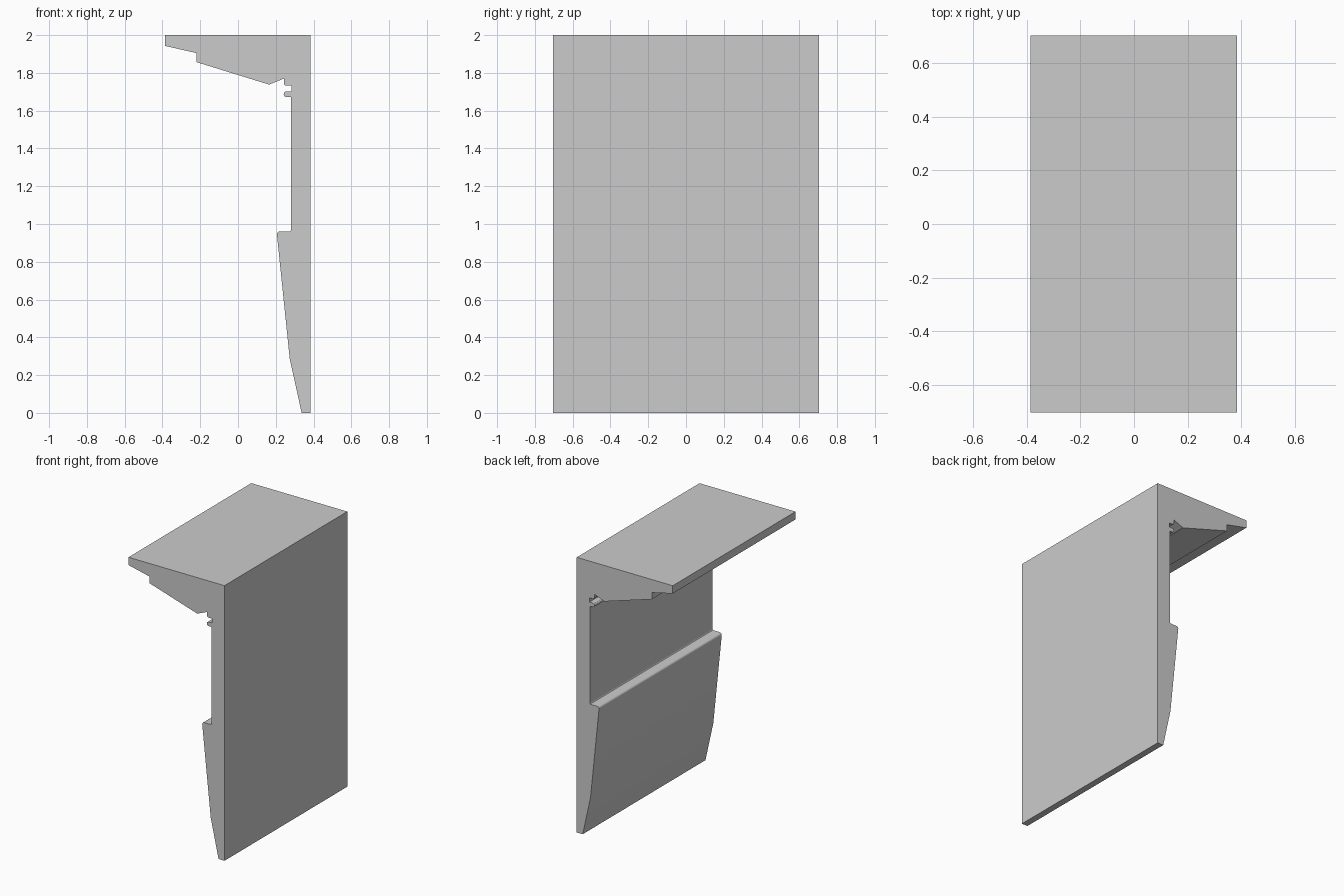
import bpy, bmesh, math

if "Cube" in bpy.data.objects:
    bpy.data.objects.remove(bpy.data.objects["Cube"])

HALF_LENGTH = 0.705


def arc(cx, cz, r, start, end, steps=4):
    """Points of a rounded corner in the x-z profile, angles in degrees."""
    pts = []
    for i in range(steps + 1):
        a = math.radians(start + (end - start) * i / steps)
        pts.append((cx + r * math.cos(a), cz + r * math.sin(a)))
    return pts


def extrude_profile(name, profile):
    bm = bmesh.new()
    face = bm.faces.new([bm.verts.new((x, -HALF_LENGTH, z)) for x, z in profile])
    result = bmesh.ops.extrude_face_region(bm, geom=[face])
    verts = [v for v in result["geom"] if isinstance(v, bmesh.types.BMVert)]
    bmesh.ops.translate(bm, verts=verts, vec=(0, 2 * HALF_LENGTH, 0))
    bmesh.ops.recalc_face_normals(bm, faces=bm.faces)
    mesh = bpy.data.meshes.new(name)
    bm.to_mesh(mesh)
    bm.free()
    obj = bpy.data.objects.new(name, mesh)
    bpy.context.collection.objects.link(obj)
    bpy.context.view_layer.objects.active = obj
    obj.select_set(True)
    bpy.ops.object.shade_smooth_by_angle(angle=math.radians(30))
    return obj


# Back wall and tapered lower panel
profile = [(-0.387, 2.0), (0.385, 2.0), (0.385, 0.0), (0.337, 0.0), (0.274, 0.285)]
# Rounded lip of the lower panel and the ledge behind it
profile += arc(0.222, 0.945, 0.016, 180, 90)
profile += arc(0.272, 0.969, 0.008, 270, 360, 3)
# Small rounded rail below the canopy
profile += [(0.28, 1.672)]
profile += arc(0.257, 1.687, 0.015, 270, 90, 6)
# Slot, upper lip and stepped underside of the canopy
profile += [(0.283, 1.702), (0.283, 1.733)]
profile += arc(0.255, 1.745, 0.012, 270, 180, 3)
profile += [(0.243, 1.77), (0.165, 1.738), (-0.22, 1.857),
            (-0.22, 1.905), (-0.387, 1.943)]

extrude_profile("canopy_wall_panel", profile)
